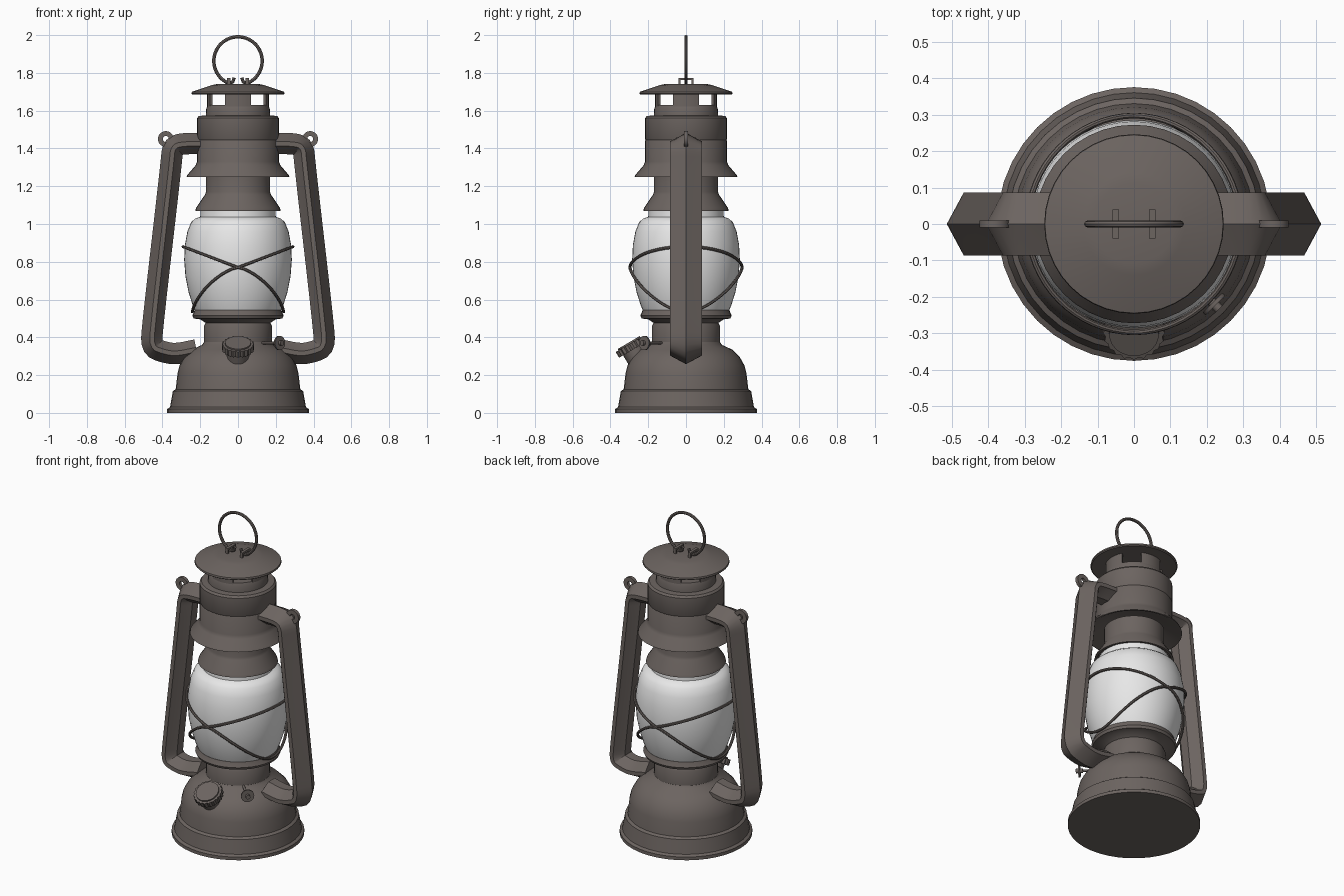
import bpy, bmesh, math
from mathutils import Vector, Matrix

cube = bpy.data.objects.get("Cube")
if cube:
    bpy.data.objects.remove(cube)


def material(name, rgb, rough):
    m = bpy.data.materials.new(name)
    m.use_nodes = True
    m.diffuse_color = (*rgb, 1)
    bsdf = m.node_tree.nodes["Principled BSDF"]
    bsdf.inputs["Base Color"].default_value = (*rgb, 1)
    bsdf.inputs["Roughness"].default_value = rough
    return m


METAL = material("brown grey metal", (0.15, 0.128, 0.118), 0.6)
GLASS = material("white glass", (0.8, 0.8, 0.8), 0.4)
parts = []


def add_object(name, mesh, mat):
    mesh.materials.append(mat)
    ob = bpy.data.objects.new(name, mesh)
    bpy.context.collection.objects.link(ob)
    parts.append(ob)
    return ob


def finish(name, bm, mat=METAL):
    bmesh.ops.remove_doubles(bm, verts=bm.verts, dist=1e-5)
    bmesh.ops.recalc_face_normals(bm, faces=bm.faces)
    mesh = bpy.data.meshes.new(name)
    bm.to_mesh(mesh)
    bm.free()
    return add_object(name, mesh, mat)


def skin(bm, rings, wrap_u, wrap_v):
    """Bridge rows of points into quads; cap open ends of closed sections."""
    rows = [[bm.verts.new(p) for p in ring] for ring in rings]
    n, k = len(rows), len(rows[0])
    for i in range(n if wrap_u else n - 1):
        for j in range(k if wrap_v else k - 1):
            a, b = rows[i], rows[(i + 1) % n]
            bm.faces.new((a[j], a[(j + 1) % k], b[(j + 1) % k], b[j]))
    if wrap_v and not wrap_u:
        bm.faces.new(rows[0])
        bm.faces.new(rows[-1])


def lathe(name, profile, mat=METAL, segments=40):
    bm = bmesh.new()
    rings = []
    for i in range(segments):
        a = math.tau * i / segments
        rings.append([(r * math.cos(a), r * math.sin(a), z) for r, z in profile])
    skin(bm, rings, True, False)
    bmesh.ops.dissolve_degenerate(bm, edges=bm.edges, dist=1e-6)
    return finish(name, bm, mat)


def disc(bm, centre, axis, radius, depth, segments=24):
    rot = Vector(axis).to_track_quat('Z', 'Y').to_matrix().to_4x4()
    return bmesh.ops.create_cone(bm, cap_ends=True, segments=segments,
                                 radius1=radius, radius2=radius, depth=depth,
                                 matrix=Matrix.Translation(centre) @ rot)["verts"]


def wire(name, points, radius, cyclic=False):
    cu = bpy.data.curves.new(name, 'CURVE')
    cu.dimensions = '3D'
    cu.bevel_depth = radius
    cu.bevel_resolution = 2
    cu.use_fill_caps = True
    sp = cu.splines.new('POLY')
    sp.points.add(len(points) - 1)
    for p, co in zip(sp.points, points):
        p.co = (*co, 1)
    sp.use_cyclic_u = cyclic
    tmp = bpy.data.objects.new(name + " path", cu)
    bpy.context.collection.objects.link(tmp)
    bpy.context.view_layer.update()
    dg = bpy.context.evaluated_depsgraph_get()
    mesh = bpy.data.meshes.new_from_object(tmp.evaluated_get(dg))
    bpy.data.objects.remove(tmp)
    mesh.materials.clear()
    return add_object(name, mesh, METAL)


def round_path(pts, times=2):
    """Corner cutting that keeps both ends."""
    for _ in range(times):
        out = [pts[0]]
        for a, b in zip(pts, pts[1:]):
            out += [a.lerp(b, 0.25), a.lerp(b, 0.75)]
        pts = out + [pts[-1]]
    return pts


# Turned body parts, bottom to top
lathe("fuel_tank", [(0, 0), (.375, 0), (.375, .02), (.36, .03), (.345, .115), (.33, .125),
                    (.32, .21), (.31, .25), (.285, .295), (.245, .335), (.19, .36), (.18, .375),
                    (.18, .46), (.17, .48), (0, .48)])
lathe("burner_cup", [(0, .47), (.17, .475), (.2, .495), (.235, .5), (.242, .515),
                     (.235, .53), (.23, .545), (0, .545)])
lathe("glass_globe", [(0, .535), (.225, .535), (.24, .57), (.262, .64), (.278, .72), (.285, .81),
                      (.281, .89), (.268, .96), (.248, 1.01), (.225, 1.03), (.2, 1.038),
                      (.198, 1.08), (0, 1.08)], GLASS, 48)
lathe("globe_holder", [(0, 1.1), (.205, 1.085), (.213, 1.07), (.226, 1.07), (.222, 1.085),
                       (.175, 1.155), (.17, 1.17), (.17, 1.27), (0, 1.27)])
lathe("hood", [(0, 1.3), (.17, 1.3), (.262, 1.25), (.272, 1.25), (.268, 1.26), (.225, 1.31),
               (.217, 1.33), (.217, 1.44), (.214, 1.445), (.217, 1.45), (.217, 1.56), (.207, 1.572),
               (.17, 1.575), (.168, 1.61), (.16, 1.63), (0, 1.63)])
lathe("cap", [(0, 1.69), (.165, 1.69), (.24, 1.685), (.246, 1.69), (.244, 1.7),
              (.14, 1.735), (.11, 1.741), (0, 1.742)])

# Chimney posts between the vent windows
bm = bmesh.new()
for quarter in range(4):
    rings = []
    for i in range(7):
        a = quarter * math.pi / 2 + math.radians(-25 + 50 * i / 6)
        rings.append([(r * math.cos(a), r * math.sin(a), z)
                      for r, z in ((.15, 1.61), (.163, 1.61), (.163, 1.7), (.15, 1.7))])
    skin(bm, rings, False, True)
finish("chimney_posts", bm)

# Side air tubes with ridged cross-section, swept down each side
path = round_path([Vector(p) for p in ((.15, 1.425), (.29, 1.425), (.345, 1.41), (.352, 1.32),
                                       (.45, .47), (.458, .35), (.40, .325), (.33, .312), (.22, .335))])
section = ((.058, 0), (.016, .078), (.012, .086), (-.012, .086), (-.016, .078),
           (-.055, .03), (-.055, -.03),
           (-.016, -.078), (-.012, -.086), (.012, -.086), (.016, -.078))
for side, label in ((1, "left"), (-1, "right")):
    bm = bmesh.new()
    rings = []
    for i, p in enumerate(path):
        t = (path[min(i + 1, len(path) - 1)] - path[max(i - 1, 0)]).normalized()
        out = Vector((-t.y, t.x))
        rings.append([(side * (p.x + out.x * o), y, p.y + out.y * o) for o, y in section])
    skin(bm, rings, False, True)
    finish(label + "_air_tube", bm)

    # Flat eyelet on the tube shoulder
    bm = bmesh.new()
    rings = []
    for i in range(20):
        a = math.tau * i / 20
        rings.append([(side * .382 + r * math.cos(a), y, 1.45 + r * math.sin(a))
                      for r, y in ((.016, -.01), (.042, -.01), (.042, .01), (.016, .01))])
    skin(bm, rings, True, True)
    finish(label + "_eyelet", bm)

    # Crossed guard wire around the globe
    pts = []
    for i in range(64):
        a = math.tau * i / 64
        c = math.cos(a)
        if c > 0:
            z, r = .77 + .11 * c, .297 - .006 * c
        else:
            z, r = .77 - .235 * (-c) ** 1.5, .297 - .055 * (-c) ** 3
        pts.append((side * r * c, r * math.sin(a), z))
    wire(label + "_guard_wire", pts, .008, True)

    # Strap holding the carrying ring
    bm = bmesh.new()
    for y, z, dy, dz in ((0, 1.768, .08, .012), (-.034, 1.753, .012, .04), (.034, 1.753, .012, .04)):
        bmesh.ops.create_cube(bm, size=1, matrix=Matrix.Translation((side * .05, y, z))
                              @ Matrix.Diagonal((.018, dy, dz, 1)))
    finish(label + "_ring_strap", bm)

# Carrying ring, open at the bottom with upturned ends
ring = []
for i in range(49):
    a = math.radians(-68 + 316 * i / 48)
    ring.append((.128 * math.cos(a), 0, 1.863 + .128 * math.sin(a)))
ring = [(.02, 0, 1.775), (.028, 0, 1.752)] + ring + [(-.028, 0, 1.752), (-.02, 0, 1.775)]
wire("carrying_ring", ring, .009)

# Knurled filler cap, tilted on the front shoulder
bm = bmesh.new()
axis = Vector((0, -.5, .85)).normalized()
centre = Vector((0, -.29, .35))
disc(bm, centre - axis * .04, axis, .06, .07)
for i, v in enumerate(disc(bm, centre, axis, .085, .035, 40)):
    if (i // 2) % 2:
        off = v.co - centre
        flat = off - axis * off.dot(axis)
        v.co -= flat * .08
disc(bm, centre + axis * .02, axis, .068, .012)
finish("filler_cap", bm)

# Wick adjuster: shaft, hub and thumb wheel
bm = bmesh.new()
axis = Vector((1, -1, 0)).normalized()
lift = Vector((0, 0, .37))
for at, radius, depth in ((.24, .007, .16), (.31, .038, .01), (.31, .013, .04)):
    disc(bm, axis * at + lift, axis, radius, depth, 16)
finish("wick_knob", bm)

# Smooth shading with crisp edges
bpy.ops.object.select_all(action='DESELECT')
for ob in parts:
    ob.select_set(True)
bpy.context.view_layer.objects.active = parts[0]
bpy.ops.object.shade_smooth_by_angle(angle=math.radians(32))
